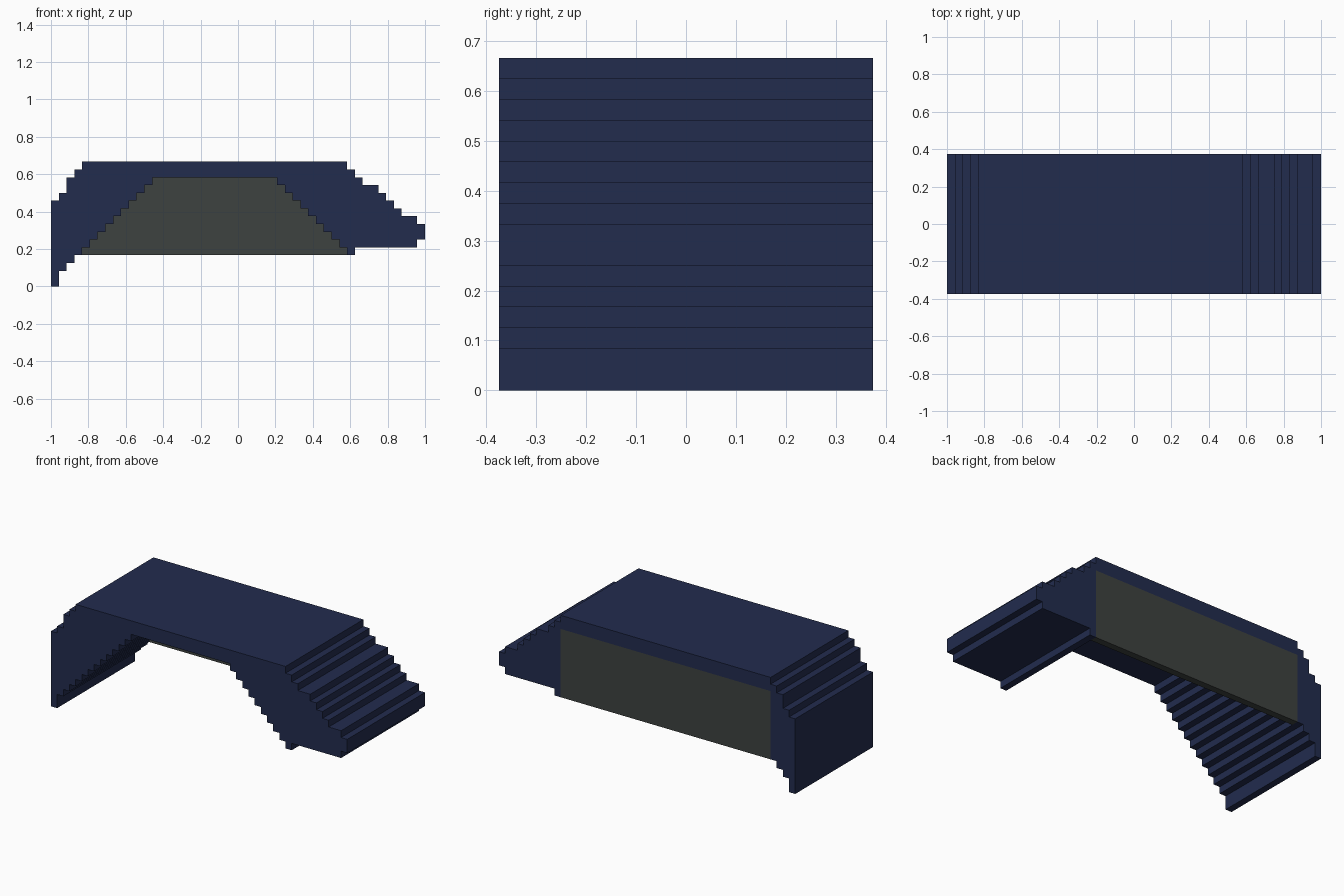
import bpy
import bmesh

if "Cube" in bpy.data.objects:
    bpy.data.objects.remove(bpy.data.objects["Cube"])

U = 1 / 24  # one step of the stepped outline


def material(name, rgb):
    m = bpy.data.materials.new(name)
    m.diffuse_color = (*rgb, 1)
    m.use_nodes = True
    m.node_tree.nodes["Principled BSDF"].inputs["Base Color"].default_value = m.diffuse_color
    return m


navy = material("navy", (0.016, 0.025, 0.076))
grey = material("dark grey", (0.048, 0.054, 0.051))


def prism(name, outline, y0, y1, mat):
    """Extrude an (x, z) outline, given in steps, from y0 to y1."""
    bm = bmesh.new()
    face = bm.faces.new([bm.verts.new((x * U, y0 * U, z * U)) for x, z in outline])
    new = bmesh.ops.extrude_face_region(bm, geom=[face])["geom"]
    verts = [v for v in new if isinstance(v, bmesh.types.BMVert)]
    bmesh.ops.translate(bm, verts=verts, vec=(0, (y1 - y0) * U, 0))
    bmesh.ops.recalc_face_normals(bm, faces=bm.faces)
    # split the concave end caps cleanly
    bmesh.ops.triangulate(bm, faces=[f for f in bm.faces if len(f.verts) > 4])
    mesh = bpy.data.meshes.new(name)
    bm.to_mesh(mesh)
    bm.free()
    mesh.materials.append(mat)
    ob = bpy.data.objects.new(name, mesh)
    bpy.context.collection.objects.link(ob)
    return ob


def columns(spans):
    """Stepped line from (x start, x end, z) spans."""
    return [p for a, b, z in spans for p in ((a, z), (b, z))]


# Outer stepped top, left to right
top = columns([(-24, -23, 11), (-23, -22, 12), (-22, -21, 14), (-21, -20, 15),
               (-20, 14, 16), (14, 15, 15), (15, 16, 14), (16, 18, 13),
               (18, 19, 12), (19, 20, 11), (20, 21, 10), (21, 23, 9), (23, 24, 8)])
# Underside of the right wing, and of the left leg
right_under = columns([(24, 23, 6), (23, 15, 5), (15, 14, 4)])
left_under = columns([(-20, -21, 4), (-21, -22, 3), (-22, -23, 2), (-23, -24, 0)])
# Stepped arch, and the plain rectangular opening at the back
arch = columns([(14 - i, 13 - i, 5 + i) for i in range(9)]
               + [(5, -11, 14)]
               + [(-11 - i, -12 - i, 13 - i) for i in range(9)])
opening = [(14, 14), (-20, 14)]

prism("arch_body", top + right_under + arch + left_under, -9, 8, navy)
prism("back_frame", top + right_under + opening + left_under, 8, 9, navy)
prism("back_panel", [(-20, 4), (14, 4), (14, 14), (-20, 14)], 8, 9, grey)
